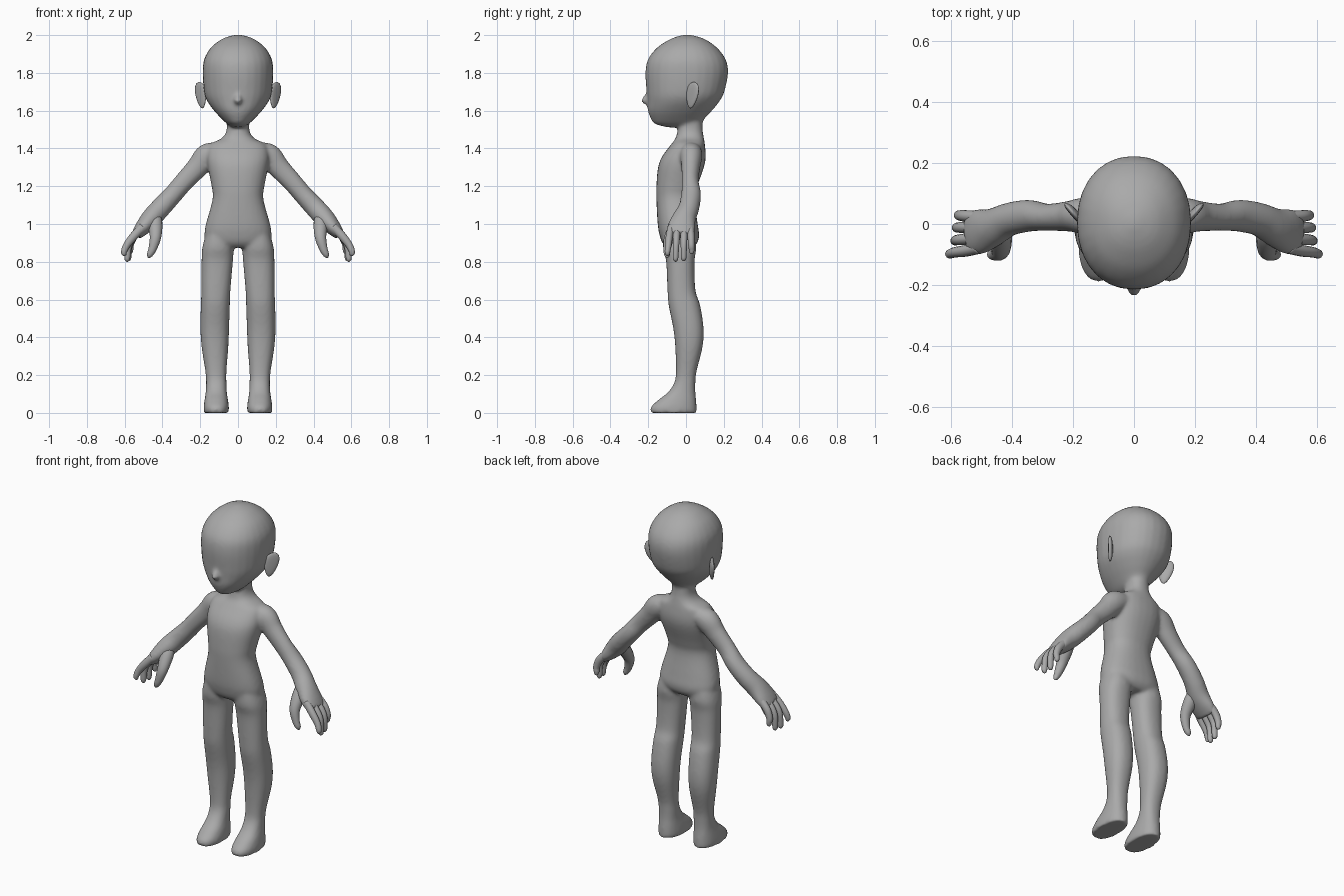
import bpy, bmesh, math
from mathutils import Vector

grey = bpy.data.materials.new("plain grey")
grey.diffuse_color = (0.4, 0.4, 0.4, 1)
SIDES = 28


def smooth_path(secs, steps=5):
    """Catmull-Rom interpolation of section tuples."""
    out = []
    n = len(secs)
    for i in range(n - 1):
        p0, p1, p2, p3 = (secs[max(0, min(n - 1, i + k))] for k in (-1, 0, 1, 2))
        for s in range(steps):
            t = s / steps
            out.append([0.5 * (2 * b + (c - a) * t + (2 * a - 5 * b + 4 * c - d) * t * t
                               + (3 * b - a - 3 * c + d) * t ** 3)
                        for a, b, c, d in zip(p0, p1, p2, p3)])
    out.append(list(secs[-1]))
    return out


def loft(bm, secs, side=1, flat=False, power=2.0):
    """Skin rings (x, y, z, radius_u, radius_v); flat keeps rings level."""
    secs = smooth_path(secs)
    pts = [Vector(s[:3]) for s in secs]
    rings = []
    for i, s in enumerate(secs):
        u, v = Vector((1, 0, 0)), Vector((0, 1, 0))
        if not flat:
            t = (pts[min(i + 1, len(pts) - 1)] - pts[max(i - 1, 0)]).normalized()
            u = v.cross(t).normalized()
            v = t.cross(u)
        ring = []
        for k in range(SIDES):
            a = 2 * math.pi * k / SIDES
            c, d = math.cos(a), math.sin(a)
            c = math.copysign(abs(c) ** (2 / power), c)
            d = math.copysign(abs(d) ** (2 / power), d)
            p = pts[i] + u * c * max(s[3], 0.002) + v * d * max(s[4], 0.002)
            ring.append(bm.verts.new((p.x * side, p.y, p.z)))
        rings.append(ring)
    for a, b in zip(rings, rings[1:]):
        for k in range(SIDES):
            j = (k + 1) % SIDES
            bm.faces.new((a[k], a[j], b[j], b[k]))
    bm.faces.new(rings[0])
    bm.faces.new(rings[-1])


def upright(rows):
    """Rows (z, x centre, half width, front y, back y) to loft sections."""
    return [(x, (f + b) / 2, z, w, (b - f) / 2) for z, x, w, f, b in rows]


def finish(bm, name):
    bmesh.ops.recalc_face_normals(bm, faces=bm.faces[:])
    me = bpy.data.meshes.new(name)
    bm.to_mesh(me)
    bm.free()
    me.materials.append(grey)
    me.shade_smooth()
    ob = bpy.data.objects.new(name, me)
    bpy.context.collection.objects.link(ob)
    return ob


# body: torso, head, legs and arms fused into one skin
bm = bmesh.new()
loft(bm, upright([
    (0.875, 0, 0.12, -0.10, 0.035), (0.90, 0, 0.165, -0.125, 0.06),
    (0.94, 0, 0.178, -0.14, 0.07), (1.0, 0, 0.17, -0.15, 0.062),
    (1.13, 0, 0.135, -0.157, 0.045), (1.2, 0, 0.14, -0.157, 0.06),
    (1.3, 0, 0.16, -0.148, 0.095), (1.36, 0, 0.165, -0.125, 0.105),
    (1.42, 0, 0.15, -0.08, 0.10), (1.455, 0, 0.085, -0.055, 0.095),
    (1.5, 0, 0.06, -0.045, 0.088), (1.58, 0, 0.062, -0.04, 0.085)]), flat=True, power=2.3)
loft(bm, upright([
    (1.512, 0, 0.03, -0.10, 0.06), (1.53, 0, 0.058, -0.165, 0.085),
    (1.56, 0, 0.09, -0.187, 0.10), (1.6, 0, 0.127, -0.202, 0.138),
    (1.65, 0, 0.163, -0.205, 0.178), (1.7, 0, 0.18, -0.209, 0.203),
    (1.8, 0, 0.187, -0.215, 0.223), (1.87, 0, 0.18, -0.202, 0.211),
    (1.93, 0, 0.147, -0.157, 0.168), (1.97, 0, 0.10, -0.10, 0.115),
    (1.99, 0, 0.06, -0.055, 0.07), (2.002, 0, 0.01, -0.01, 0.02)]), flat=True, power=2.15)
# nose
loft(bm, [(0, -0.20, 1.70, 0.006, 0.006), (0, -0.212, 1.672, 0.016, 0.015),
          (0, -0.217, 1.65, 0.02, 0.021), (0, -0.205, 1.628, 0.006, 0.006)], flat=True)
for side in (1, -1):
    # leg and foot
    loft(bm, upright([
        (0.0, 0.115, 0.066, -0.187, 0.056), (0.03, 0.115, 0.067, -0.187, 0.056),
        (0.07, 0.115, 0.062, -0.145, 0.054), (0.11, 0.115, 0.056, -0.095, 0.05),
        (0.16, 0.115, 0.054, -0.062, 0.05), (0.22, 0.117, 0.056, -0.053, 0.056),
        (0.35, 0.122, 0.071, -0.057, 0.088), (0.45, 0.123, 0.076, -0.068, 0.093),
        (0.57, 0.12, 0.077, -0.092, 0.075), (0.65, 0.117, 0.077, -0.098, 0.05),
        (0.8, 0.11, 0.083, -0.105, 0.045), (0.88, 0.105, 0.083, -0.122, 0.055),
        (0.98, 0.09, 0.07, -0.12, 0.04)]), side, flat=True, power=2.3)
    # arm and palm
    loft(bm, [
        (0.09, 0.02, 1.385, 0.045, 0.06), (0.16, 0.027, 1.362, 0.066, 0.06),
        (0.215, 0.025, 1.30, 0.058, 0.05), (0.285, 0.022, 1.225, 0.052, 0.045),
        (0.345, 0.027, 1.155, 0.051, 0.053), (0.41, 0.015, 1.085, 0.054, 0.055),
        (0.46, -0.01, 1.03, 0.053, 0.063), (0.505, -0.025, 0.98, 0.042, 0.075),
        (0.54, -0.03, 0.94, 0.028, 0.07)], side)
body = finish(bm, "body")
remesh = body.modifiers.new("fuse", 'REMESH')
remesh.mode = 'VOXEL'
remesh.voxel_size = 0.009
remesh.use_smooth_shade = True
soften = body.modifiers.new("soften", 'SMOOTH')
soften.factor = 0.5
soften.iterations = 10

SIDES = 14
for side, label in ((1, "left"), (-1, "right")):
    # fingers: base y, tip position
    bm = bmesh.new()
    for base_y, tx, ty, tz in ((-0.078, 0.603, -0.098, 0.83), (-0.045, 0.586, -0.055, 0.80),
                               (-0.01, 0.58, -0.012, 0.803), (0.023, 0.57, 0.03, 0.84)):
        mid = (base_y + ty) / 2
        loft(bm, [(0.505, base_y, 0.985, 0.022, 0.019), (0.552, mid, 0.935, 0.022, 0.019),
                  ((0.572 + tx) / 2, (mid + ty) / 2, 0.89, 0.019, 0.017),
                  (tx, ty, tz + 0.025, 0.016, 0.015), (tx, ty, tz + 0.007, 0.011, 0.011),
                  (tx, ty, tz, 0.003, 0.003)], side)
    finish(bm, label + "_fingers")

    # thumb
    bm = bmesh.new()
    loft(bm, [(0.435, -0.02, 1.04, 0.03, 0.03), (0.437, -0.05, 0.995, 0.037, 0.034),
              (0.437, -0.088, 0.93, 0.03, 0.028), (0.452, -0.10, 0.87, 0.022, 0.02),
              (0.468, -0.10, 0.835, 0.015, 0.015), (0.474, -0.10, 0.82, 0.003, 0.003)], side)
    finish(bm, label + "_thumb")

    # ear: flap swung out toward the back
    bm = bmesh.new()
    bmesh.ops.create_uvsphere(bm, u_segments=20, v_segments=12, radius=1)
    for v in bm.verts:
        u, t, h = v.co
        reach = u * (0.04 + 0.012 * h) + 0.012 * h
        dent = 0.006 * max(0, 1 - u * u - h * h) if t < 0 else 0
        thick = t * 0.016 + dent
        v.co = (side * (0.197 + reach * 0.65 - thick * 0.75),
                0.033 + reach * 0.75 + thick * 0.65, 1.682 + 0.07 * h)
    finish(bm, label + "_ear")
